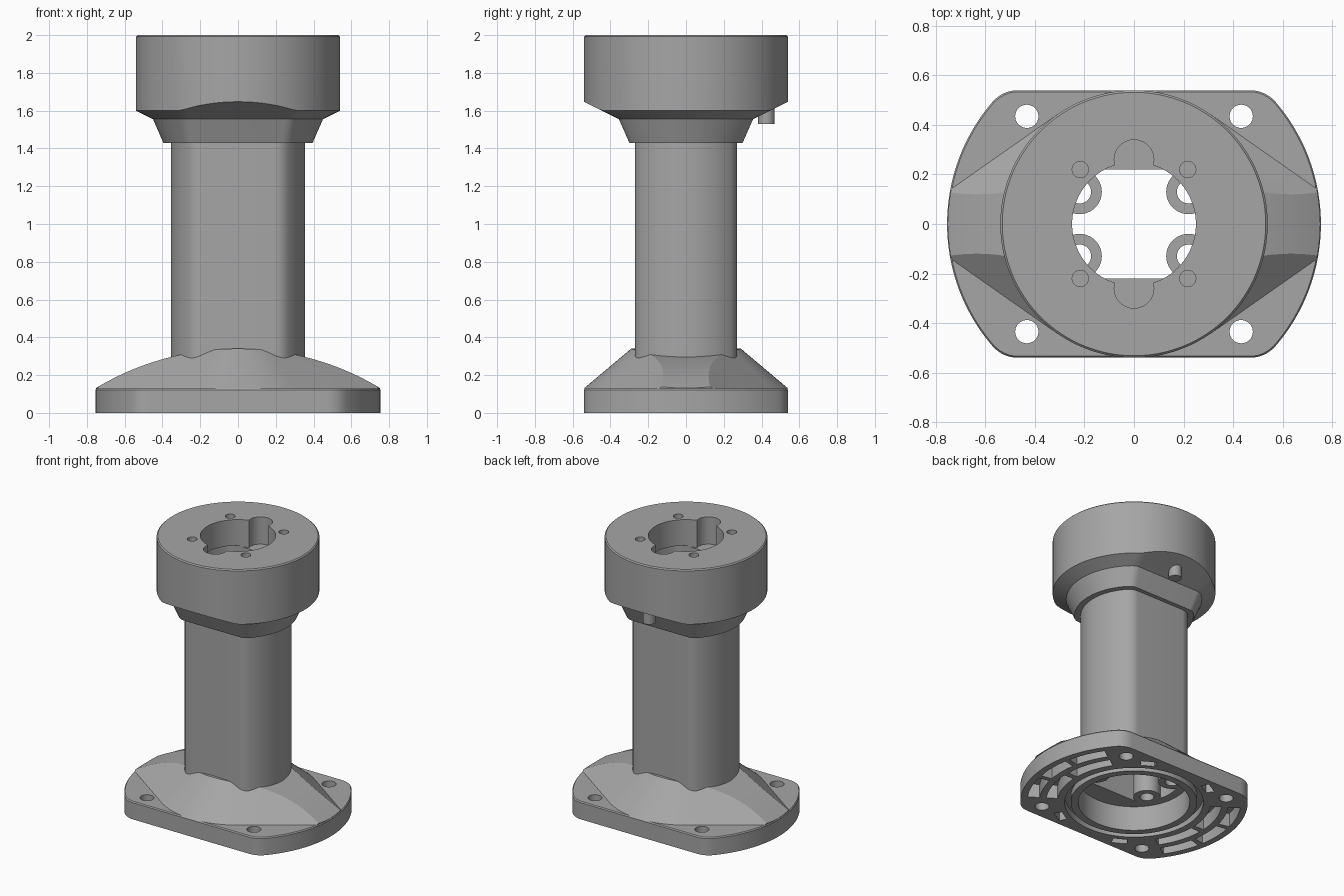
import bpy, bmesh
from math import sin, cos, asin, acos, pi, radians

default = bpy.data.objects.get("Cube")
if default:
    bpy.data.objects.remove(default, do_unlink=True)

grey = bpy.data.materials.new("cast_grey")
grey.use_nodes = True
colour = (0.38, 0.38, 0.38, 1)
grey.diffuse_color = colour
grey.node_tree.nodes["Principled BSDF"].inputs["Base Color"].default_value = colour


# Outlines, all counter-clockwise
def arc(r, a, b, n, cx=0, cy=0):
    return [(cx + r * cos(a + (b - a) * i / n), cy + r * sin(a + (b - a) * i / n))
            for i in range(n + 1)]


def circle(r, cx=0, cy=0, n=96):
    return arc(r, 0, 2 * pi, n, cx, cy)[:-1]


def flatted(r, flat, fillet):
    """Circle with two flats across y and softened corners."""
    a = asin(flat / r)
    corner = (r * cos(a), flat)
    start = a - fillet / r
    p0, p2 = (r * cos(start), r * sin(start)), (corner[0] - fillet, flat)
    bend = []
    for i in range(1, 7):
        t = i / 6
        bend.append(tuple((1 - t) ** 2 * p + 2 * t * (1 - t) * c + t * t * q
                          for p, c, q in zip(p0, corner, p2)))
    side = [(x, -y) for x, y in reversed(bend)] + arc(r, -start, start, 40) + bend
    return side + [(-x, -y) for x, y in side]


def sector(r0, r1, a, b):
    a, b = radians(a), radians(b)
    return arc(r1, a, b, 10) + arc(r0, b, a, 10)


def loft(name, sections):
    """Skin a stack of (outline, height) sections and cap both ends."""
    bm = bmesh.new()
    rings = [[bm.verts.new((x, y, z)) for x, y in pts] for pts, z in sections]
    for low, high in zip(rings, rings[1:]):
        for i in range(len(low)):
            j = (i + 1) % len(low)
            bm.faces.new((low[i], low[j], high[j], high[i]))
    bm.faces.new(rings[0][::-1])
    bm.faces.new(rings[-1])
    bmesh.ops.recalc_face_normals(bm, faces=bm.faces)
    mesh = bpy.data.meshes.new(name)
    bm.to_mesh(mesh)
    bm.free()
    mesh.materials.append(grey)
    obj = bpy.data.objects.new(name, mesh)
    bpy.context.collection.objects.link(obj)
    return obj


def prism(name, outline, z0, z1):
    return loft(name, [(outline, z0), (outline, z1)])


def activate(obj):
    bpy.ops.object.select_all(action='DESELECT')
    obj.select_set(True)
    bpy.context.view_layer.objects.active = obj


def combine(targets, tool, operation='DIFFERENCE'):
    """Apply a boolean to each target and discard the tool."""
    tool.hide_render = True
    for obj in targets:
        mod = obj.modifiers.new("cut", 'BOOLEAN')
        mod.operation, mod.solver, mod.object = operation, 'EXACT', tool
        activate(obj)
        bpy.ops.object.modifier_apply(modifier=mod.name)
    bpy.data.objects.remove(tool, do_unlink=True)


QUADS = [(sx, sy) for sx in (-1, 1) for sy in (-1, 1)]

# Flange plate
outer = flatted(0.755, 0.54, 0.06)
flange = loft("base_flange", [(outer, 0), (outer, 0.122),
                              (flatted(0.749, 0.534, 0.06), 0.13)])

# Sloped boss: cone drawn out to a point at each end, trimmed by an arched cap
R, TIP = 0.54, 0.94
t = acos(R / TIP)
teardrop = (arc(R, t, pi - t, 24) + [(-TIP, 0)]
            + arc(R, pi + t, 2 * pi - t, 24) + [(TIP, 0)])
small = [(x * 0.494, y * 0.494) for x, y in teardrop]
boss = loft("base_boss", [(teardrop, 0.13), (small, 0.36)])
cap = prism("cap_tool", circle(1.462, n=240), -1, 1)
cap.rotation_euler.x = pi / 2
cap.location.z = 0.34 - 1.462
bpy.context.view_layer.update()
combine([boss], cap, 'INTERSECT')
combine([boss], prism("trim_tool", circle(0.752, n=160), -1, 1), 'INTERSECT')

# Column
column = prism("column", flatted(0.355, 0.27, 0.04), 0.2, 1.46)

# Head: flatted collar flaring into a round drum
head = loft("head", [(flatted(0.395, 0.30, 0.03), 1.43),
                     (flatted(0.45, 0.355, 0.03), 1.555),
                     (flatted(0.64, 0.545, 0.03), 1.65),
                     (flatted(0.64, 0.545, 0.03), 2.1)])
drum = loft("drum_tool", [(circle(0.54, n=128), 1), (circle(0.54, n=128), 1.992),
                          (circle(0.532, n=128), 2.0)])
combine([head], drum, 'INTERSECT')

# Inner cavity, channel and keyed bore
combine([flange, boss], prism("cavity_tool", circle(0.37), -0.1, 0.18))
combine([boss, column, head],
        prism("channel_tool", flatted(0.31, 0.22, 0.03), 0.15, 1.81))
combine([head], prism("bore_tool", circle(0.25), 1.8, 2.2))
for s in (-1, 1):
    combine([head], prism("notch_tool", circle(0.08, 0, s * 0.26, 40), 1.8, 2.2))

# Holes in the flange and the top of the head, and screw posts inside
for sx, sy in QUADS:
    combine([flange], prism("bolt_tool", circle(0.047, sx * 0.433, sy * 0.435, 32), -1, 1))
    combine([head], prism("screw_tool", circle(0.033, sx * 0.217, sy * 0.22, 24), 1.88, 2.2))

posts = []
for i, (sx, sy) in enumerate(QUADS):
    post = prism(f"screw_post_{i + 1}", circle(0.09, sx * 0.22, sy * 0.13, 40), 0.18, 0.4)
    combine([post], prism("post_tool", circle(0.047, sx * 0.22, sy * 0.13, 32), 0, 1))
    posts.append(post)

# Seal groove and weight-saving pockets under the flange
groove = prism("groove_tool", circle(0.46), -0.1, 0.05)
combine([groove], prism("core_tool", circle(0.42), -0.2, 0.2))
combine([flange], groove)
for turn in (0, 180):
    for r0, r1, a, b in ((0.51, 0.585, -34, -2), (0.51, 0.585, 2, 34),
                         (0.63, 0.71, -34, -13), (0.63, 0.71, -10, 10),
                         (0.63, 0.71, 13, 34),
                         (0.495, 0.55, 55, 66), (0.495, 0.55, -66, -55)):
        combine([flange], prism("pocket_tool", sector(r0, r1, a + turn, b + turn), -0.1, 0.1))

# Locating pin under the back of the head
pin = prism("locating_pin", circle(0.043, 0, 0.425, 32), 1.53, 1.68)

for obj in [flange, boss, column, head, pin] + posts:
    activate(obj)
    bpy.ops.object.shade_smooth_by_angle(angle=radians(25))
